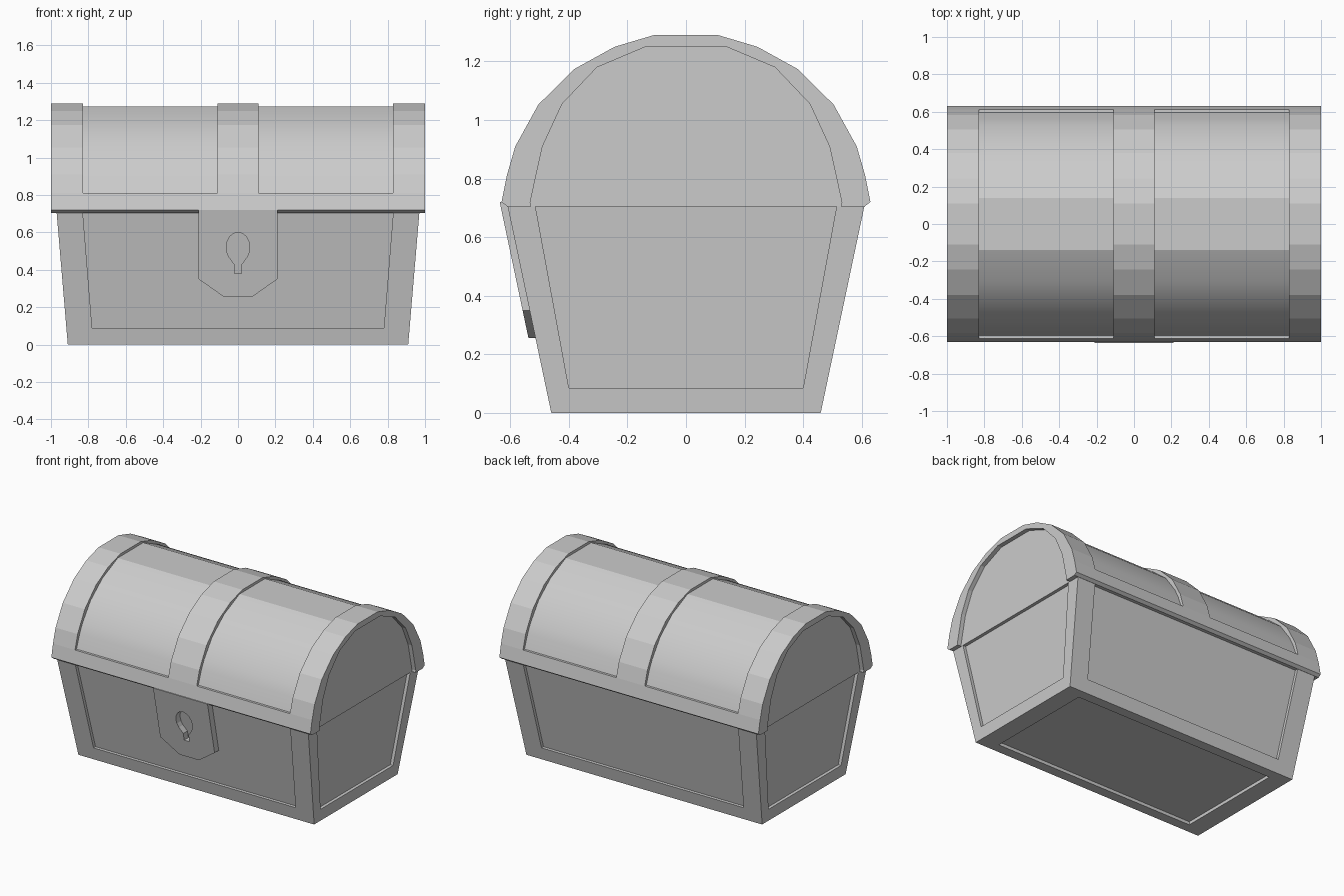
import bpy, bmesh, math
from mathutils import Vector

if "Cube" in bpy.data.objects:
    bpy.data.objects.remove(bpy.data.objects["Cube"])

H = 0.71          # height of the base box
DEPTH = 0.022     # recess depth of the panels


def wall_y(z):
    return -(0.46 + 0.15 / H * z)


def wall_x(z):
    return 0.91 + 0.06 / H * z


def finish(name, bm, smooth=None):
    bmesh.ops.remove_doubles(bm, verts=bm.verts, dist=1e-5)
    bmesh.ops.recalc_face_normals(bm, faces=bm.faces)
    me = bpy.data.meshes.new(name)
    bm.to_mesh(me)
    bm.free()
    ob = bpy.data.objects.new(name, me)
    bpy.context.collection.objects.link(ob)
    if smooth:
        bpy.ops.object.select_all(action='DESELECT')
        ob.select_set(True)
        bpy.context.view_layer.objects.active = ob
        bpy.ops.object.shade_smooth_by_angle(angle=math.radians(smooth))
    return ob


def loft(name, a, b, smooth=None):
    """Closed solid between two matching outlines."""
    bm = bmesh.new()
    va = [bm.verts.new(p) for p in a]
    vb = [bm.verts.new(p) for p in b]
    bm.faces.new(va)
    bm.faces.new(vb[::-1])
    n = len(a)
    for i in range(n):
        j = (i + 1) % n
        bm.faces.new((va[i], va[j], vb[j], vb[i]))
    return finish(name, bm, smooth)


def prism(name, outline, x0, x1, smooth=None):
    return loft(name, [(x0, y, z) for y, z in outline],
                [(x1, y, z) for y, z in outline], smooth)


def mirrored(half):
    """Symmetric outline from its +y half, listed bottom to top."""
    return half + [(-y, z) for y, z in reversed(half)]


# Base box: frame with recessed panels on four sides and the bottom
bm = bmesh.new()


def face(pts):
    bm.faces.new([bm.verts.new(p) for p in pts])


def recess(outer, inner, push, segments):
    sunk = [p + push for p in inner]
    for i in range(segments):
        j = (i + 1) % 4
        face((outer[i], outer[j], inner[j], inner[i]))
        face((inner[i], inner[j], sunk[j], sunk[i]))
    face(sunk)
    return sunk


front = ([(-0.97, wall_y(H), H), (-0.91, wall_y(0), 0), (0.91, wall_y(0), 0), (0.97, wall_y(H), H)],
         [(-0.83, wall_y(H), H), (-0.78, wall_y(.09), .09), (0.78, wall_y(.09), .09), (0.83, wall_y(H), H)],
         (0, DEPTH, 0))
side = ([(0.97, -0.61, H), (0.91, -0.46, 0), (0.91, 0.46, 0), (0.97, 0.61, H)],
        [(wall_x(H), -0.515, H), (wall_x(.085), -0.40, .085), (wall_x(.085), 0.40, .085), (wall_x(H), 0.515, H)],
        (-DEPTH, 0, 0))
top = []
for s in (1, -1):
    flip = Vector((s, s, 1))
    for o, i, d in (front, side):
        o, i = [Vector(p) * flip for p in o], [Vector(p) * flip for p in i]
        k = recess(o, i, Vector(d) * flip, 3)
        top += [o[0], i[0], k[0], k[3], i[3]]
face(top)
signs = ((-1, -1), (1, -1), (1, 1), (-1, 1))
recess([Vector((0.91 * a, 0.46 * b, 0)) for a, b in signs],
       [Vector((0.78 * a, 0.39 * b, 0)) for a, b in signs], Vector((0, 0, DEPTH)), 4)
finish("base_box", bm)

# Lid profiles (y, z), right halves
outer = [(.61, .705), (.63, .72), (.612, .81), (.583, .91), (.504, 1.053), (.38, 1.175), (.244, 1.25), (.11, 1.29)]
inner = [(.53, .705), (.532, .72), (.49, .91), (.423, 1.055), (.304, 1.18), (.138, 1.25)]
core = [(.59, .705), (.595, .81), (.56, .905), (.53, .965), (.44, 1.09), (.31, 1.195), (.14, 1.272)]

# Barrel lid and its three raised bands
prism("lid_barrel", mirrored(core), -0.97, 0.97, 20)
prism("lid_middle_band", mirrored(outer), -0.11, 0.11)
arch = mirrored(outer) + mirrored(inner)[::-1]
for s, label in ((-1, "left"), (1, "right")):
    prism(f"lid_{label}_band", arch, s * 0.83, s * 1.0)
    # Raised rim strips along the lower lid edge
    for t, where in ((-1, "front"), (1, "back")):
        strip = [(t * y, z) for y, z in outer[:3] + [(.57, .81), (.57, .705)]]
        prism(f"lid_{where}_rim_{label}", strip, s * 0.11, s * 0.83)


# Latch plate lying along the sloping front wall
def on_wall(pts, off):
    return [(x, wall_y(z) - off, z) for x, z in pts]


plate = [(-.21, .72), (-.21, .35), (-.075, .255), (.075, .255), (.21, .35), (.21, .72)]
latch = loft("latch_plate", on_wall(plate, 0.024), on_wall(plate, -DEPTH - 0.003))

# Keyhole cut through the plate: round head with a slot below
head = [(0.063 * math.sin(a), 0.52 + 0.08 * math.cos(a))
        for a in (math.radians(-130 + 260 * i / 12) for i in range(13))]
hole = head + [(.02, .43), (.02, .38), (-.02, .38), (-.02, .43)]
cutter = loft("keyhole_cutter", on_wall(hole, 0.1), on_wall(hole, -0.1))
cutter.hide_render = True
cutter.hide_viewport = True
cut = latch.modifiers.new("keyhole", 'BOOLEAN')
cut.operation = 'DIFFERENCE'
cut.solver = 'EXACT'
cut.object = cutter
